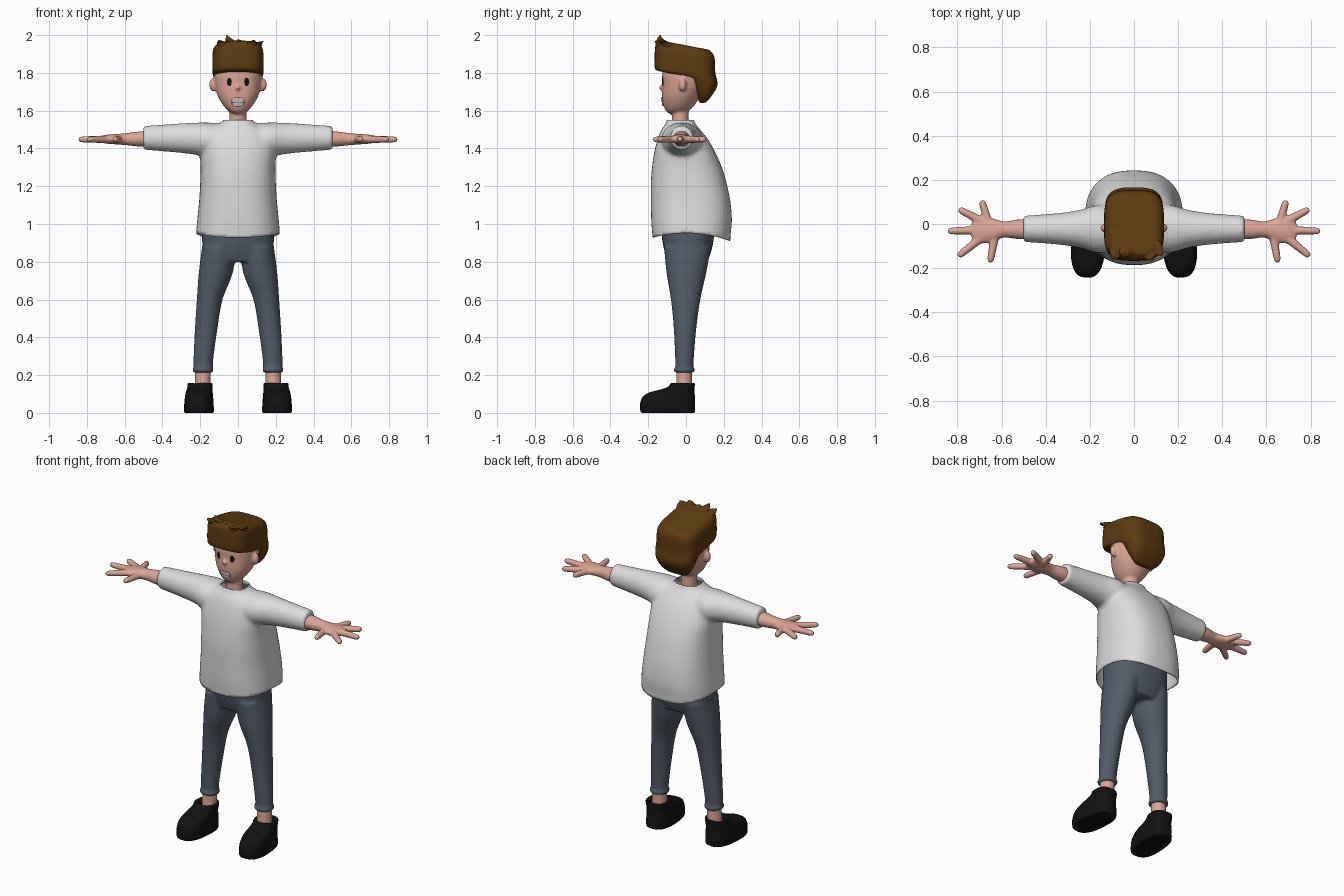
import bpy, bmesh, math
from mathutils import Vector, Matrix
from mathutils.bvhtree import BVHTree

if "Cube" in bpy.data.objects:
    bpy.data.objects.remove(bpy.data.objects["Cube"])


def material(name, rgb):
    m = bpy.data.materials.new(name)
    m.use_nodes = True
    m.diffuse_color = (*rgb, 1)
    bsdf = m.node_tree.nodes["Principled BSDF"]
    bsdf.inputs["Base Color"].default_value = (*rgb, 1)
    bsdf.inputs["Roughness"].default_value = 0.8
    return m


SKIN = material("skin", (0.72, 0.38, 0.30))
SHIRT = material("shirt_white", (0.72, 0.72, 0.72))
HAIR = material("hair_brown", (0.11, 0.043, 0.005))
JEANS = material("jeans_blue_grey", (0.085, 0.108, 0.14))
BLACK = material("black", (0.006, 0.006, 0.007))
TEETH = material("teeth", (0.6, 0.6, 0.58))
LIP = material("lip", (0.3, 0.1, 0.08))


def spline(rings, steps):
    """Catmull-Rom through the ring tuples."""
    out = []
    for i in range(len(rings) - 1):
        p0, p1 = rings[max(i - 1, 0)], rings[i]
        p2, p3 = rings[i + 1], rings[min(i + 2, len(rings) - 1)]
        for k in range(steps):
            t = k / steps
            out.append([b + t * ((c - a) / 2 + t * ((a - 2.5 * b + 2 * c - d / 2)
                        + t * (1.5 * (b - c) + (d - a) / 2)))
                        for a, b, c, d in zip(p0, p1, p2, p3)])
    return out + [list(rings[-1])]


def loft(bm, rings, axis=(0, 0, 1), power=2, tilt=0, steps=4, n=32):
    """Skin rings of (x, y, z, half width, half depth) laid across the axis."""
    d = Vector(axis).normalized()
    u, w = Vector((1, 0, 0)), Vector((0, 1, 0))
    if abs(d.z) < 0.5:
        w = Vector((0, 0, 1))
        u = w.cross(d)
    sup = lambda c: math.copysign(abs(c) ** (2 / power), c)
    rows = []
    for x, y, z, a, b in spline(rings, steps):
        row = []
        for k in range(n):
            t = math.tau * k / n
            p = Vector((x, y, z)) + u * (max(a, .001) * sup(math.cos(t))) + w * (max(b, .001) * sup(math.sin(t)))
            p.z += tilt * (p.y - y)
            row.append(bm.verts.new(p))
        rows.append(row)
    for r, s in zip(rows, rows[1:]):
        for k in range(n):
            j = (k + 1) % n
            bm.faces.new((r[k], r[j], s[j], s[k]))
    bm.faces.new(rows[0][::-1])
    bm.faces.new(rows[-1])


def ball(bm, centre, radii):
    m = Matrix.Translation(centre) @ Matrix.Diagonal((*radii, 1))
    bmesh.ops.create_uvsphere(bm, u_segments=20, v_segments=12, radius=1, matrix=m)


def finish(bm, name, mat, voxel=0, smooth=4, mirror=False):
    """Make the object; with a voxel size, melt its pieces into one skin."""
    bmesh.ops.recalc_face_normals(bm, faces=bm.faces)
    me = bpy.data.meshes.new(name)
    bm.to_mesh(me)
    bm.free()
    ob = bpy.data.objects.new(name, me)
    bpy.context.collection.objects.link(ob)
    if voxel:
        r = ob.modifiers.new("fuse", "REMESH")
        r.mode, r.voxel_size = "VOXEL", voxel
        s = ob.modifiers.new("soften", "SMOOTH")
        s.factor, s.iterations = 0.5, smooth
        baked = bpy.data.meshes.new_from_object(ob.evaluated_get(bpy.context.evaluated_depsgraph_get()))
        ob.modifiers.clear()
        ob.data = baked
    ob.data.materials.clear()
    ob.data.materials.append(mat)
    if mirror:
        m = ob.modifiers.new("mirror", "MIRROR")
        m.use_mirror_merge = False
    bpy.ops.object.select_all(action="DESELECT")
    ob.select_set(True)
    bpy.context.view_layer.objects.active = ob
    bpy.ops.object.shade_smooth_by_angle(angle=math.radians(50))
    return ob


# Shirt: torso and two sleeves, opened at hem and collar
bm = bmesh.new()
torso = [(.85, .22, -.17, .23), (.94, .222, -.178, .236), (1.02, .216, -.184, .243),
         (1.12, .206, -.186, .235), (1.22, .2, -.186, .214), (1.3, .198, -.18, .19),
         (1.38, .2, -.168, .155), (1.45, .185, -.15, .115), (1.5, .15, -.13, .075),
         (1.53, .1, -.108, .05), (1.55, .076, -.1, .042), (1.59, .074, -.098, .04)]
loft(bm, [(0, (f + b) / 2, z, w, (b - f) / 2) for z, w, f, b in torso], power=2.5, n=48)
for s in (1, -1):
    loft(bm, [(s * x, -.022, z, a, b) for x, z, a, b in
              ((.03, 1.44, .08, .09), (.15, 1.445, .11, .092), (.25, 1.453, .085, .083),
               (.36, 1.455, .07, .074), (.502, 1.456, .06, .063))], axis=(s, 0, 0))
shirt = finish(bm, "shirt", SHIRT, 0.011, 8)
bm = bmesh.new()
bm.from_mesh(shirt.data)
hem = lambda v: 0.952 - 0.03 * (v.co.y / 0.2) ** 2
bmesh.ops.delete(bm, geom=[v for v in bm.verts if v.co.z < hem(v) or v.co.z > 1.552], context="VERTS")
for v in bm.verts:
    if v.is_boundary:
        v.co.z = hem(v) if v.co.z < 1.2 else 1.55
bm.to_mesh(shirt.data)
bm.free()
cloth = shirt.modifiers.new("cloth", "SOLIDIFY")
cloth.thickness, cloth.offset = 0.006, -1

# Jeans: hips, tapering legs and rolled cuffs
bm = bmesh.new()
loft(bm, [(0, .008, .8, .13, .105), (0, .01, .86, .182, .125), (0, .01, .93, .19, .138),
          (0, .01, 1.02, .185, .14)], power=2.4)
for s in (1, -1):
    loft(bm, [(s * x, y, z, a, b) for x, y, z, a, b in
              ((.185, -.009, .218, .05, .046), (.182, -.008, .3, .053, .05), (.168, -.005, .45, .06, .06),
               (.15, -.002, .6, .068, .078), (.118, .002, .74, .09, .105), (.1, .008, .88, .09, .125))])
    loft(bm, [(s * .185, -.009, z, a, a) for z, a in
              ((.214, .048), (.22, .056), (.232, .056), (.24, .048))], steps=2)
finish(bm, "jeans", JEANS, 0.009, 4)

# Ankles
bm = bmesh.new()
loft(bm, [(.19, -.012, .08, .045, .045), (.187, -.01, .16, .041, .041), (.185, -.009, .24, .042, .04)])
finish(bm, "ankles", SKIN, mirror=True)

# Shoes: sole, rounded toe, ankle opening
bm = bmesh.new()
sole = [(0, .07, -.232, .042), (.008, .077, -.242, .048), (.05, .076, -.243, .048), (.085, .073, -.23, .047),
        (.108, .07, -.195, .046), (.125, .067, -.13, .046), (.14, .066, -.092, .046),
        (.157, .064, -.08, .046), (.154, .05, -.065, .036), (.12, .046, -.06, .03)]
loft(bm, [(.2, (f + b) / 2, z, w, (b - f) / 2) for z, w, f, b in sole], power=2.6, steps=3)
bmesh.ops.rotate(bm, verts=bm.verts, cent=(.2, 0, 0), matrix=Matrix.Rotation(math.radians(4), 3, "Z"))
finish(bm, "shoes", BLACK, mirror=True)

# Arms with spread fingers
bm = bmesh.new()
loft(bm, [(.42, -.024, 1.45, .047, .043), (.52, -.024, 1.45, .045, .04), (.59, -.025, 1.449, .037, .032),
          (.65, -.028, 1.449, .056, .027), (.7, -.03, 1.449, .058, .023), (.735, -.03, 1.449, .04, .015)],
     axis=(1, 0, 0))
digits = [((.66, .005), (.69, .107)), ((.69, .012), (.795, .068)), ((.70, -.028), (.845, -.032)),
          ((.69, -.06), (.797, -.147)), ((.63, -.05), (.652, -.175))]
for (x0, y0), (x1, y1) in digits:
    path = ((0, .021), (.5, .018), (.85, .016), (.96, .012), (1, .004))
    loft(bm, [(x0 + (x1 - x0) * t, y0 + (y1 - y0) * t, 1.448, r, r) for t, r in path],
         axis=(x1 - x0, y1 - y0, 0), n=16)
finish(bm, "arms", SKIN, 0.006, 4, mirror=True)

# Head with neck, ears and nose
bm = bmesh.new()
loft(bm, [(0, -.03, 1.48, .05, .05), (0, -.03, 1.55, .046, .045), (0, -.03, 1.64, .046, .045)])
loft(bm, [(0, y, z, a, b) for y, z, a, b in
          ((-.052, 1.583, .022, .035), (-.046, 1.598, .05, .06), (-.037, 1.63, .08, .083),
           (-.025, 1.68, .108, .102), (-.01, 1.74, .123, .116), (-.005, 1.8, .127, .12),
           (0, 1.86, .115, .11), (0, 1.9, .08, .08))], power=2.15)
for s in (1, -1):
    ball(bm, (s * .13, -.018, 1.737), (.023, .02, .036))
ball(bm, (0, -.124, 1.722), (.014, .02, .015))
head = finish(bm, "head", SKIN, 0.007, 4)

# Face plates wrapped onto the head
bm = bmesh.new()
bm.from_mesh(head.data)
tree = BVHTree.FromBMesh(bm)
bm.free()


def plate(name, mat, spots, lift, power=2):
    bm = bmesh.new()
    for x, z, a, b in spots:
        rows = []
        for r in (.02, .35, .7, 1):
            row = []
            for k in range(24):
                c, s = math.cos(math.tau * k / 24), math.sin(math.tau * k / 24)
                px = x + r * a * math.copysign(abs(c) ** (2 / power), c)
                pz = z + r * b * math.copysign(abs(s) ** (2 / power), s)
                hit = tree.ray_cast(Vector((px, -1, pz)), Vector((0, 1, 0)))[0]
                row.append(bm.verts.new((px, hit.y - lift, pz)))
            rows.append(row)
        bm.faces.new(rows[0])
        for p, q in zip(rows, rows[1:]):
            for k in range(24):
                j = (k + 1) % 24
                bm.faces.new((p[k], p[j], q[j], q[k]))
    finish(bm, name, mat)


plate("eyes", BLACK, [(s * .046, 1.752, .013, .022) for s in (1, -1)], .004)
plate("mouth", LIP, [(0, 1.646, .038, .026)], .003, 2.6)
plate("teeth", TEETH, [(0, 1.656, .031, .011), (0, 1.634, .028, .009)], .006, 3)

# Hair: boxy cap sloping back, nape and loose tufts
bm = bmesh.new()
loft(bm, [(0, -.006, z, a, b) for z, a, b in
          ((1.783, .128, .153), (1.8, .135, .161), (1.87, .136, .16), (1.92, .131, .155), (1.947, .105, .13))],
     power=3.6, tilt=-.19)
loft(bm, [(0, y, z, a, b) for y, z, a, b in
          ((.085, 1.64, .06, .018), (.097, 1.675, .098, .036), (.098, 1.735, .122, .069),
           (.075, 1.8, .132, .08), (.06, 1.87, .125, .085))], power=2.7)
finish(bm, "hair", HAIR, 0.009, 5)
bm = bmesh.new()
for x0, y0, x1, y1, z1, w in ((-.02, -.1, -.06, -.137, 2.0, .045), (.03, -.085, .0, -.13, 1.978, .05),
                              (.08, -.09, .132, -.13, 1.968, .042), (-.07, -.11, -.1, -.145, 1.975, .04),
                              (.06, -.12, .085, -.15, 1.975, .04)):
    loft(bm, [(x0, y0, 1.93, w, .04), (x0 * .7 + x1 * .3, y0 * .6 + y1 * .4, 1.958, w * .8, .03),
              (x0 * .3 + x1 * .7, y1, (1.958 + z1) / 2, w * .4, .016), (x1, y1, z1, .002, .002)], n=16)
finish(bm, "hair_tufts", HAIR)
